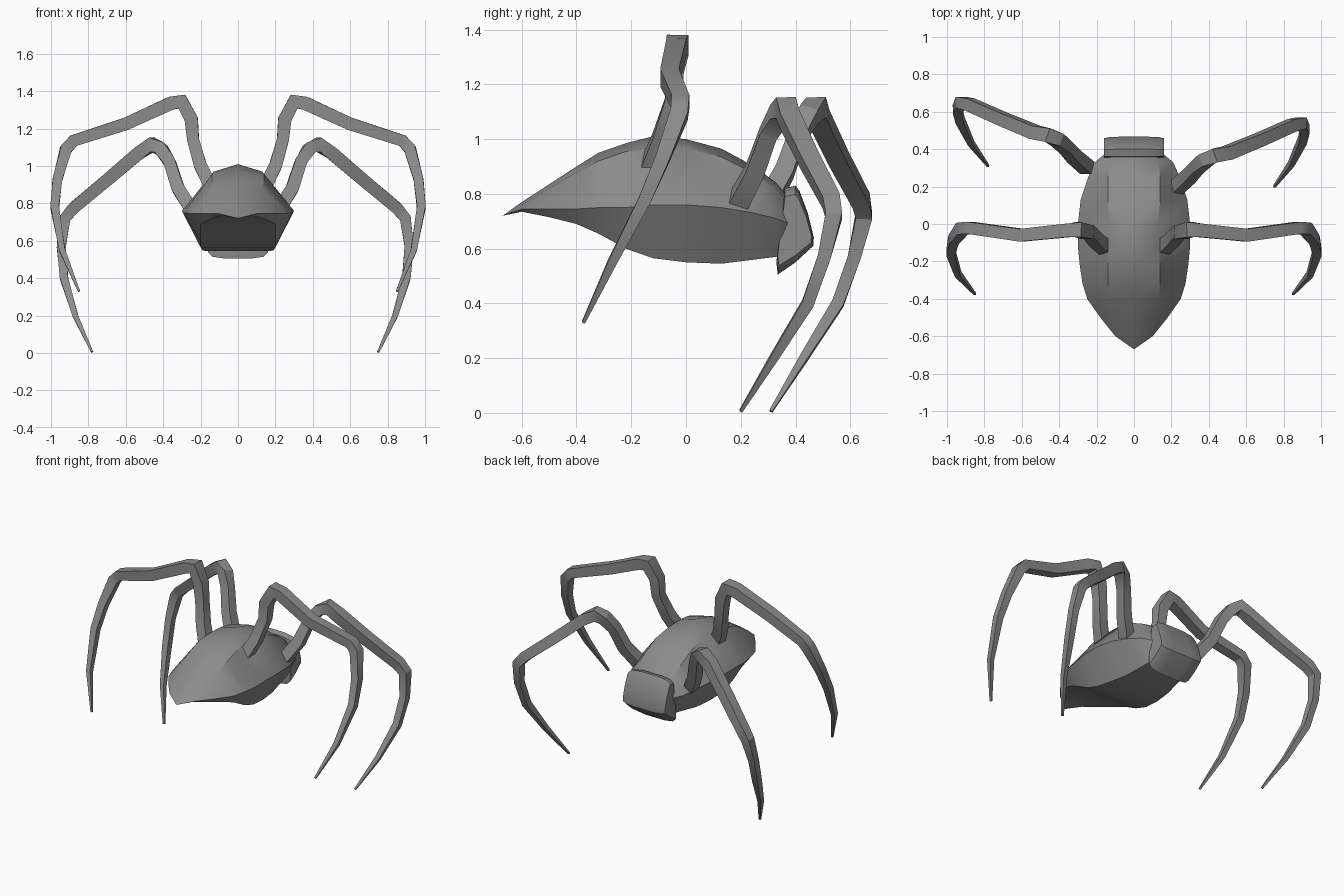
import bpy, bmesh, math
from mathutils import Vector

grey = bpy.data.materials.new("grey shell")
grey.diffuse_color = (0.26, 0.26, 0.26, 1)


def loft(name, rings, angle, tip=None):
    """Skin a list of equal closed rings, capping the ends."""
    bm = bmesh.new()
    loops = [[bm.verts.new(p) for p in r] for r in rings]
    n = len(loops[0])
    for a, b in zip(loops, loops[1:]):
        for i in range(n):
            j = (i + 1) % n
            bm.faces.new((a[i], a[j], b[j], b[i]))
    if tip:
        t = bm.verts.new(tip)
        for i in range(n):
            bm.faces.new((t, loops[0][(i + 1) % n], loops[0][i]))
    else:
        bm.faces.new(loops[0])
    bm.faces.new(loops[-1][::-1])
    bmesh.ops.recalc_face_normals(bm, faces=bm.faces)
    me = bpy.data.meshes.new(name)
    bm.to_mesh(me)
    bm.free()
    me.materials.append(grey)
    ob = bpy.data.objects.new(name, me)
    bpy.context.collection.objects.link(ob)
    bpy.ops.object.select_all(action='DESELECT')
    ob.select_set(True)
    bpy.context.view_layer.objects.active = ob
    bpy.ops.object.shade_smooth_by_angle(angle=math.radians(angle))
    return ob


def section(y, top, ridge, shoulder, wide, mid, under, bottom):
    """Eight-point body section: crown, shoulders, flanks, belly edges."""
    half = [(ridge, shoulder), (wide, mid), (under, bottom)]
    pts = [(0, top)] + half + [(0, bottom)] + [(-x, z) for x, z in half[::-1]]
    return [(x, y, z) for x, z in pts]


# Body: y, crown z, shoulder x, shoulder z, flank x, flank z, belly x, belly z
body = [
    (-0.60, 0.77, 0.05, 0.76, 0.10, 0.745, 0.08, 0.735),
    (-0.50, 0.835, 0.10, 0.82, 0.18, 0.745, 0.15, 0.715),
    (-0.40, 0.90, 0.13, 0.88, 0.25, 0.745, 0.20, 0.69),
    (-0.32, 0.95, 0.14, 0.92, 0.275, 0.75, 0.20, 0.655),
    (-0.22, 0.985, 0.14, 0.955, 0.29, 0.75, 0.20, 0.60),
    (-0.12, 1.01, 0.13, 0.97, 0.30, 0.76, 0.20, 0.565),
    (0.00, 1.00, 0.13, 0.965, 0.30, 0.76, 0.19, 0.55),
    (0.13, 0.965, 0.14, 0.935, 0.285, 0.75, 0.17, 0.545),
    (0.25, 0.90, 0.14, 0.875, 0.245, 0.73, 0.15, 0.56),
    (0.33, 0.84, 0.13, 0.82, 0.21, 0.71, 0.14, 0.57),
    (0.38, 0.78, 0.11, 0.76, 0.15, 0.69, 0.11, 0.60),
]
loft("body", [section(*s) for s in body], 35, tip=(0, -0.67, 0.72))

# Head: wedge whose side outline is swept across x
outline = [(0.33, 0.55), (0.335, 0.505), (0.40, 0.55), (0.465, 0.61),
           (0.467, 0.64), (0.445, 0.73), (0.415, 0.81), (0.40, 0.83), (0.36, 0.82)]
rings = []
for x, s in ((-0.16, 0.80), (-0.135, 0.94), (-0.07, 1), (0.07, 1), (0.135, 0.94), (0.16, 0.80)):
    rings.append([(x, 0.38 + (y - 0.38) * (0.5 + 0.5 * s), 0.67 + (z - 0.67) * s)
                  for y, z in outline])
loft("head", rings, 35)


def leg(name, path, side, shift=(0, 0)):
    """Square tapering tube along (x, y, z, half thickness) points."""
    pts = [Vector((side * (x + shift[0]), y + shift[1], z)) for x, y, z, _ in path]
    rings = []
    for i, p in enumerate(pts):
        d1 = (p - pts[max(i - 1, 0)]).normalized()
        d2 = (pts[min(i + 1, len(pts) - 1)] - p).normalized()
        t = (d1 + d2).normalized()
        u = (Vector((0, 1, 0)) - t * t.y).normalized()
        v = t.cross(u)
        r = path[i][3]
        rings.append([p + (u * a + v * b) * r
                      for a, b in ((-1, -1), (1, -1), (1, 1), (-1, 1))])
    loft(name, rings, 30)


# Middle legs rise from the back; front legs rise from the flanks
middle = [(0.15, -0.13, 0.90, 0.036), (0.20, -0.09, 1.00, 0.034), (0.24, -0.045, 1.14, 0.032),
          (0.25, -0.045, 1.25, 0.036), (0.30, -0.03, 1.345, 0.040), (0.36, -0.035, 1.335, 0.036),
          (0.60, -0.06, 1.225, 0.034), (0.88, -0.02, 1.135, 0.032), (0.92, -0.025, 1.09, 0.032),
          (0.965, -0.085, 0.93, 0.026), (0.98, -0.15, 0.78, 0.023),
          (0.94, -0.27, 0.55, 0.016), (0.85, -0.375, 0.33, 0.006)]
front = [(0.25, 0.30, 0.77, 0.036), (0.32, 0.36, 0.88, 0.034), (0.365, 0.41, 1.02, 0.032),
         (0.41, 0.45, 1.09, 0.035), (0.46, 0.475, 1.115, 0.038), (0.53, 0.49, 1.07, 0.036),
         (0.70, 0.56, 0.925, 0.034), (0.88, 0.64, 0.775, 0.032), (0.925, 0.65, 0.72, 0.030),
         (0.945, 0.615, 0.57, 0.024), (0.93, 0.555, 0.40, 0.022),
         (0.87, 0.43, 0.20, 0.015), (0.78, 0.31, 0.006, 0.006)]
leg("middle_leg_left", middle, -1)
leg("middle_leg_right", middle, 1)
leg("front_leg_left", front, -1)
leg("front_leg_right", front, 1, (-0.03, -0.11))
